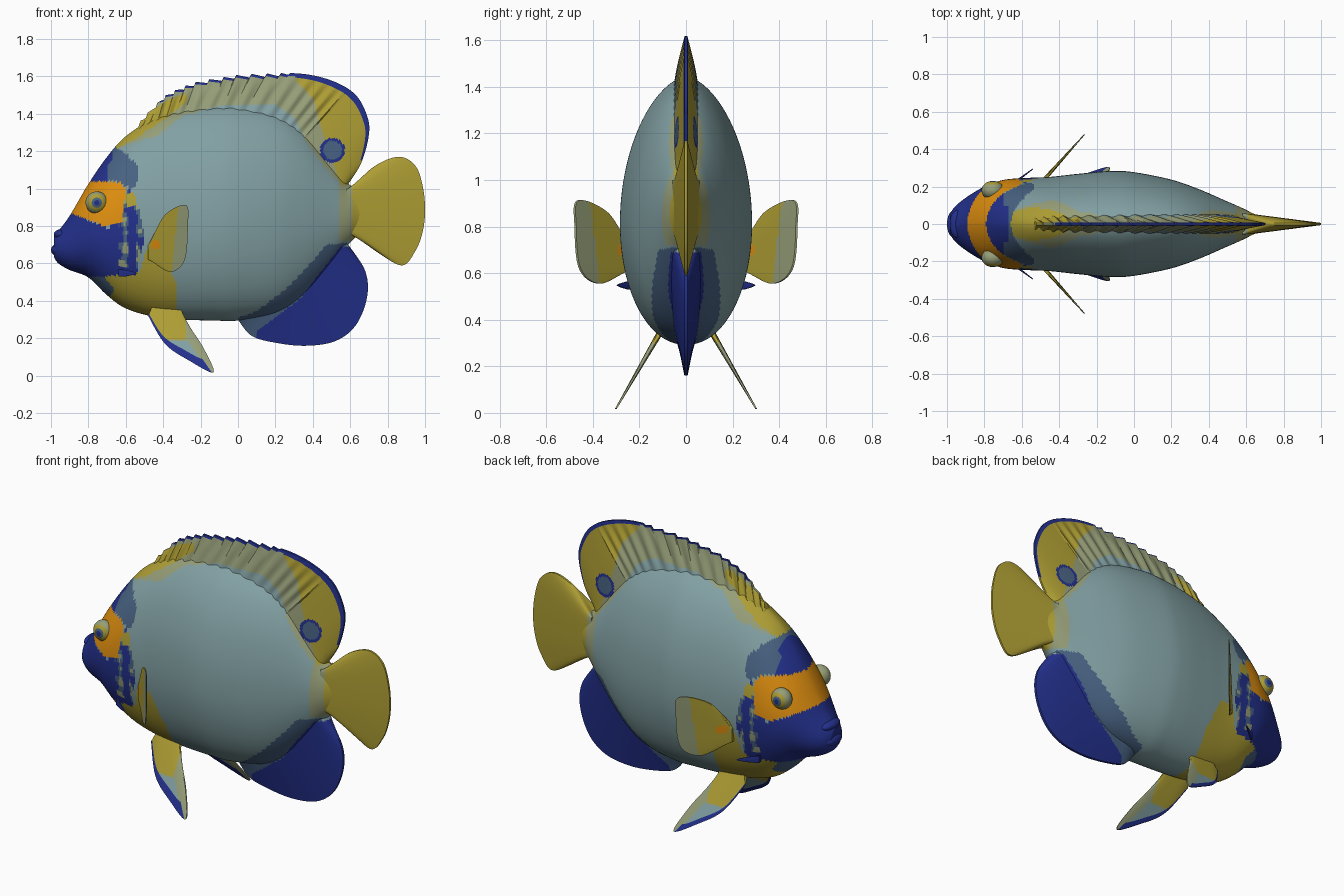
import bpy, bmesh, math
from mathutils import Matrix, Vector, noise

if "Cube" in bpy.data.objects:
    bpy.data.objects.remove(bpy.data.objects["Cube"])

# ---------- colours (sRGB 0-255 turned to linear) ----------
def lin(c):
    c /= 255
    return c / 12.92 if c < 0.04 else ((c + 0.055) / 1.055) ** 2.4

PALETTE = {"grey_teal": (130, 160, 163), "olive_yellow": (174, 158, 52), "sage": (150, 158, 120),
           "deep_blue": (35, 48, 140), "slate_blue": (72, 98, 130), "orange": (222, 142, 15)}
MATS = []
for key, rgb in PALETTE.items():
    m = bpy.data.materials.new(key)
    m.diffuse_color = (*[lin(c) for c in rgb], 1)
    m.use_nodes = True
    m.node_tree.nodes["Principled BSDF"].inputs["Base Color"].default_value = m.diffuse_color
    MATS.append(m)
GREY, YELLOW, SAGE, BLUE, SLATE, ORANGE = range(6)

# ---------- helpers ----------
def spline(pts, t):
    """Catmull-Rom through pts (tuples of any size), t in 0..1."""
    f = t * (len(pts) - 1)
    i = min(int(f), len(pts) - 2)
    f -= i
    a, b, c, d = (pts[max(0, min(len(pts) - 1, i + k))] for k in (-1, 0, 1, 2))
    return [0.5 * (2 * q + (r - p) * f + (2 * p - 5 * q + 4 * r - s) * f * f
                   + (3 * q - p - 3 * r + s) * f ** 3) for p, q, r, s in zip(a, b, c, d)]

def inside(x, z, poly):
    hit = False
    for (x1, z1), (x2, z2) in zip(poly, poly[1:] + poly[:1]):
        if (z1 > z) != (z2 > z) and x < x1 + (z - z1) * (x2 - x1) / (z2 - z1):
            hit = not hit
    return hit

def finish(name, bm):
    bmesh.ops.recalc_face_normals(bm, faces=bm.faces)
    me = bpy.data.meshes.new(name)
    bm.to_mesh(me)
    bm.free()
    for m in MATS:
        me.materials.append(m)
    ob = bpy.data.objects.new(name, me)
    bpy.context.collection.objects.link(ob)
    return ob

def loft(name, rings, rule):
    """Skin closed rings; rule(centre, u, v) picks the colour, v = 1 half way round a ring."""
    bm = bmesh.new()
    vs = [[bm.verts.new(p) for p in r] for r in rings]
    k, n = len(rings[0]), len(rings) - 1
    for i in range(n):
        for j in range(k):
            q = (j + 1) % k
            f = bm.faces.new((vs[i][j], vs[i][q], vs[i + 1][q], vs[i + 1][j]))
            f.material_index = rule(f.calc_center_median(), (i + 0.5) / n, 1 - abs(2 * (j + 0.5) / k - 1))
    for e in (0, -1):
        f = bm.faces.new(vs[e])
        f.material_index = rule(f.calc_center_median(), 0, 0)
    return finish(name, bm)

def fin(name, base, outer, t0, t1, rule, yf=lambda x, z: 0, n=100, m=24, shape=lambda u: 0, rib=0):
    """Tapered blade between two xz curves, t0 / t1 = half thickness at root / edge."""
    rings = []
    for i in range(n + 1):
        u = i / n
        a, b = spline(base, u), spline(outer, u)
        b[1] += shape(u)
        plus, minus = [], []
        for j in range(m + 1):
            v = j / m
            x, z = a[0] + (b[0] - a[0]) * v, a[1] + (b[1] - a[1]) * v
            t = t0 + (t1 - t0) * v
            if u < 0.6:
                t += rib * math.sin(u * 150) * v * (1 - v)
            plus.append((x, yf(x, z) + t, z))
            minus.append((x, yf(x, z) - t, z))
        rings.append(plus + minus[::-1])
    return loft(name, rings, rule)

def row(a, b, n):
    return [(a[0] + (b[0] - a[0]) * i / (n - 1), a[1] + (b[1] - a[1]) * i / (n - 1)) for i in range(n)]

# ---------- colour zones, seen from the side (x, z) ----------
ORANGE_BAND = [(-.95, 1.04), (-.70, 1.04), (-.63, 1.03), (-.60, .99), (-.62, .82), (-.70, .795), (-.82, .84), (-.90, .87), (-1.0, .90)]
BROW_BLUE = [(-.90, 1.04), (-.70, 1.04), (-.70, 1.12), (-.67, 1.16), (-.67, 1.30), (-.80, 1.3)]
BROW_SLATE = [(-.70, 1.05), (-.63, 1.03), (-.57, .995), (-.535, 1.04), (-.54, 1.12), (-.59, 1.18), (-.67, 1.23), (-.70, 1.12)]
FACE = [(-1.1, .90), (-.90, .87), (-.82, .84), (-.70, .79), (-.62, .82), (-.60, 1.0), (-.56, .98), (-.53, .88), (-.50, .74),
        (-.53, .62), (-.54, .545), (-.72, .53), (-.86, .53), (-.92, .45), (-1.1, .5)]
CHIN = [(-.92, .55), (-.72, .535), (-.66, .46), (-.72, .38), (-.92, .38)]
BELLY = [(-.80, .54), (-.52, .56), (-.49, .68), (-.41, .68), (-.33, .50), (-.33, .25), (-.80, .25)]
RIDGE = [(-.68, 1.19), (-.50, 1.30), (-.38, 1.38), (-.27, 1.47), (-.28, 1.51), (-.38, 1.47), (-.5, 1.39), (-.66, 1.3)]
BACK = [(-.64, 1.22), (-.42, 1.29), (-.31, 1.385), (-.10, 1.445), (.20, 1.45), (.30, 1.38), (.36, 1.26), (.46, 1.12), (.54, 1.03),
        (.52, 1.10), (.44, 1.34), (.41, 1.47), (.31, 1.58), (.30, 1.8), (-.7, 1.8)]
REAR = [(.30, 1.8), (.31, 1.58), (.41, 1.47), (.44, 1.34), (.52, 1.10), (.55, 1.02), (.9, 1.02), (.9, 1.8)]
ANAL_BLUE = [(.10, .24), (.13, .26), (.33, .41), (.43, .54), (.55, .69), (.8, .69), (.8, 0), (.10, 0)]
ANAL_SLATE = [(.0, .31), (.10, .345), (.25, .46), (.38, .59), (.47, .70), (.58, .71), (.58, 0), (0, 0)]
ZONES = [(ORANGE, ORANGE_BAND), (BLUE, BROW_BLUE), (SLATE, BROW_SLATE), (BLUE, FACE), (SLATE, CHIN), (YELLOW, BELLY),
         (YELLOW, RIDGE), (SAGE, BACK), (YELLOW, REAR), (BLUE, ANAL_BLUE), (SLATE, ANAL_SLATE)]

def zone(c, u=0, v=0):
    x, z = c.x, c.z
    if x > 0.61 and 0.7 < z < 1.02:
        return YELLOW
    if x > 0.54 and 0.72 < z < 1.02:
        return SAGE
    for col, poly in ZONES:
        if inside(x, z, poly):
            if poly is FACE and x > -0.64 and z > 0.58:      # mottled gill cover
                if math.hypot(x + .57, z - .94) < .035:
                    return YELLOW
                k = noise.noise(Vector((x * 22, abs(c.y) * 8, z * 14)))
                return BLUE if k > -0.03 else SLATE if k > -0.2 else SAGE
            return col
    return GREY

def dorsal_rule(c, u, v):
    d = math.hypot(c.x - 0.505, c.z - 1.205)                 # eye spot
    if d < 0.066:
        return SLATE if d < 0.05 else BLUE
    if v > 0.93 and c.x > 0.3 and c.z > 1.15 or v > 0.95 and -0.42 < c.x < 0.3:
        return BLUE
    return zone(c)

# ---------- body: x, top, bottom, half width ----------
BODY = [(-.985, .745, .635, .05), (-.96, .775, .60, .09), (-.90, .855, .565, .14), (-.80, 1.025, .525, .20), (-.70, 1.17, .43, .235),
        (-.60, 1.28, .36, .245), (-.45, 1.375, .315, .252), (-.30, 1.42, .30, .268), (-.13, 1.44, .295, .283), (0, 1.44, .295, .277),
        (.20, 1.40, .33, .237), (.35, 1.31, .42, .185), (.50, 1.14, .58, .12), (.58, 1.035, .69, .085), (.64, 1.0, .75, .055), (.70, .97, .79, .03)]
rings = []
for i in range(221):
    x, top, bot, w = spline(BODY, i / 220)
    mid = bot + 0.45 * (top - bot)
    ring = []
    for j in range(128):
        a = 2 * math.pi * j / 128
        s, c = math.sin(a), math.cos(a)
        y = w * math.copysign(abs(c) ** (1.2 if s > 0 else 0.95), c)
        ring.append((x, y, mid + s * (top - mid if s > 0 else mid - bot)))
    rings.append(ring)
loft("body", rings, zone)

# ---------- dorsal, anal and tail fins ----------
fin("dorsal_fin",
    [(-.56, 1.25), (-.46, 1.30), (-.33, 1.34), (-.16, 1.37), (.02, 1.38), (.18, 1.34), (.28, 1.28), (.36, 1.21), (.42, 1.14), (.46, 1.08), (.50, 1.03), (.54, .98)],
    [(-.52, 1.365), (-.40, 1.49), (-.26, 1.56), (-.07, 1.60), (.14, 1.618), (.36, 1.612), (.52, 1.57), (.63, 1.50), (.69, 1.39), (.70, 1.29), (.66, 1.14), (.59, 1.025)],
    .055, .006, dorsal_rule, n=200, m=36, rib=.025,
    shape=lambda u: -.022 * ((u * 30) % 1) if u < .42 else 0)
fin("anal_fin",
    [(.02, .36), (.10, .40), (.20, .45), (.29, .51), (.36, .57), (.42, .63), (.46, .68), (.50, .73), (.54, .77)],
    [(.0, .30), (.07, .215), (.19, .178), (.36, .16), (.52, .185), (.63, .27), (.69, .42), (.68, .56), (.59, .70)],
    .075, .007, zone, n=120, m=30)
fin("tail_fin", row((.58, 1.0), (.58, .76), 11),
    [(.60, 1.0), (.73, 1.12), (.86, 1.17), (.95, 1.12), (.99, 1.0), (1.0, .87), (.985, .76), (.95, .67), (.88, .59), (.76, .65), (.61, .76)],
    .06, .006, lambda c, u, v: YELLOW if c.x > .61 else SAGE)

# ---------- paired fins, gill spines and eyes ----------
def pectoral_rule(c, u, v):
    if math.hypot(c.x + .44, c.z - .70) < .025:
        return ORANGE
    return SAGE if c.x > -.34 + .1 * (c.z - .7) else YELLOW

def pelvic_rule(c, u, v):
    if u < .48 and v > .82:
        return BLUE
    if c.z > .19 and c.x < -.28:
        return YELLOW
    return GREY if u < .45 else SAGE

def eye_rule(d):
    return BLUE if d < .016 else SLATE if d < .028 else YELLOW if d < .045 else SAGE

for side, s in (("left", -1), ("right", 1)):
    fin("pectoral_fin_" + side, row((-.48, .70), (-.48, .62), 7),
        [(-.46, .73), (-.39, .86), (-.278, .912), (-.268, .80), (-.285, .62), (-.36, .555), (-.46, .61)],
        .016, .004, pectoral_rule, yf=lambda x, z: s * (.26 + 1.12 * (x + .46)))
    fin("pelvic_fin_" + side, row((-.46, .37), (-.31, .37), 7),
        [(-.48, .32), (-.39, .17), (-.26, .08), (-.132, .018), (-.18, .14), (-.25, .25), (-.29, .32)],
        .016, .004, pelvic_rule, yf=lambda x, z: s * (.12 + .58 * (.33 - z)))
    fin("gill_spine_" + side, row((-.64, .57), (-.64, .53), 3), [(-.60, .565), (-.54, .548), (-.60, .53)],
        .008, .003, lambda c, u, v: BLUE, yf=lambda x, z: s * (.235 + .75 * (x + .62)), n=16, m=6)
    bm = bmesh.new()
    bmesh.ops.create_uvsphere(bm, u_segments=40, v_segments=40, radius=1, matrix=Matrix.Translation((-.755, s * .18, .925))
                              @ Matrix.Diagonal((.06, .05, .06, 1)) @ Matrix.Rotation(math.pi / 2, 4, 'X'))
    for f in bm.faces:
        c = f.calc_center_median()
        f.material_index = eye_rule(math.hypot(c.x + .755, c.z - .925))
    finish("eye_" + side, bm)

# ---------- lips ----------
for name, x, z, r in (("upper_lip", -.945, .755, .028), ("lower_lip", -.96, .672, .035)):
    bm = bmesh.new()
    bmesh.ops.create_uvsphere(bm, u_segments=32, v_segments=16, radius=1,
                              matrix=Matrix.Translation((x, 0, z)) @ Matrix.Diagonal((.04, .075, r, 1)))
    for f in bm.faces:
        f.material_index = BLUE
    finish(name, bm)

# ---------- smooth shading ----------
for ob in bpy.data.objects:
    ob.select_set(True)
bpy.context.view_layer.objects.active = bpy.data.objects["body"]
bpy.ops.object.shade_smooth_by_angle(angle=math.radians(40))
